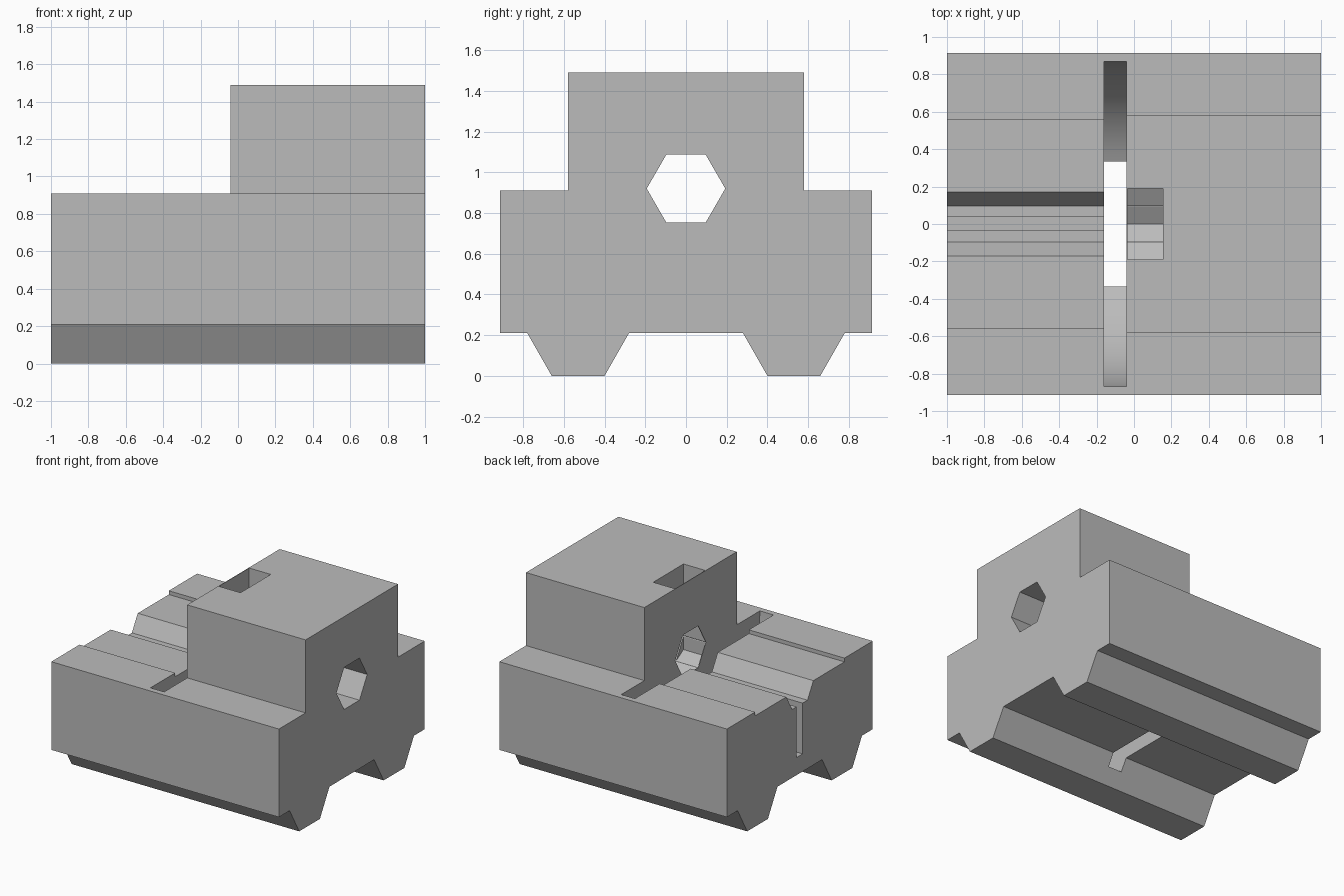
import bpy, bmesh
from math import cos, sin, pi, radians

cube = bpy.data.objects.get("Cube")
if cube:
    bpy.data.objects.remove(cube, do_unlink=True)

grey = bpy.data.materials.new("light_grey")
grey.use_nodes = True
colour = (0.5, 0.5, 0.5, 1)
grey.diffuse_color = colour
grey.node_tree.nodes["Principled BSDF"].inputs["Base Color"].default_value = colour

AXIS_Z = 0.92   # height of the bore centre


def prism(name, profile, x0, x1):
    """Extrude a closed (y, z) profile along x."""
    bm = bmesh.new()
    face = bm.faces.new([bm.verts.new((x0, y, z)) for y, z in profile])
    ext = bmesh.ops.extrude_face_region(bm, geom=[face])
    moved = [v for v in ext["geom"] if isinstance(v, bmesh.types.BMVert)]
    bmesh.ops.translate(bm, verts=moved, vec=(x1 - x0, 0, 0))
    bmesh.ops.recalc_face_normals(bm, faces=bm.faces)
    mesh = bpy.data.meshes.new(name)
    bm.to_mesh(mesh)
    bm.free()
    mesh.materials.append(grey)
    obj = bpy.data.objects.new(name, mesh)
    bpy.context.collection.objects.link(obj)
    return obj


def rect(y0, y1, z0, z1):
    return [(y0, z0), (y1, z0), (y1, z1), (y0, z1)]


def ring(radius, count):
    return [(radius * cos(2 * pi * i / count), AXIS_Z + radius * sin(2 * pi * i / count))
            for i in range(count)]


# Body: end profile with two dovetail feet, wide base and raised block
half = [(0.28, 0.21), (0.40, 0), (0.66, 0), (0.78, 0.21), (0.915, 0.21),
        (0.915, 0.91), (0.58, 0.91), (0.58, 1.49)]
body = prism("clamp_body", half + [(-y, z) for y, z in reversed(half)], -1, 1)

# Nut pocket: point-down hexagon continued up through the top
pocket = [(0, 0.70), (0.19, 0.81), (0.19, 1.6), (-0.19, 1.6), (-0.19, 0.81)]

cutters = [
    prism("low_half_cutter", rect(-1.1, 1.1, 0.91, 1.8), -1.2, -0.04),
    prism("shallow_recess_cutter", rect(-0.56, 0.56, 0.88, 1.0), -1.2, -0.1),
    prism("deep_slot_cutter", rect(-0.035, 0.04, 0.35, 1.0), -1.2, -0.1),
    prism("disc_slot_cutter", ring(0.87, 96), -0.16, -0.04),
    prism("hex_bore_cutter", ring(0.193, 6), -1.2, 1.2),
    prism("nut_pocket_cutter", pocket, -0.035, 0.155),
]

# Carve every cut in turn, then drop the cutters
bpy.context.view_layer.objects.active = body
for cutter in cutters:
    cutter.hide_render = True
    mod = body.modifiers.new(cutter.name, "BOOLEAN")
    mod.operation = "DIFFERENCE"
    mod.solver = "EXACT"
    mod.object = cutter
    bpy.ops.object.modifier_apply(modifier=mod.name)
    bpy.data.objects.remove(cutter, do_unlink=True)

bpy.ops.object.select_all(action="DESELECT")
body.select_set(True)
bpy.ops.object.shade_smooth_by_angle(angle=radians(20))
